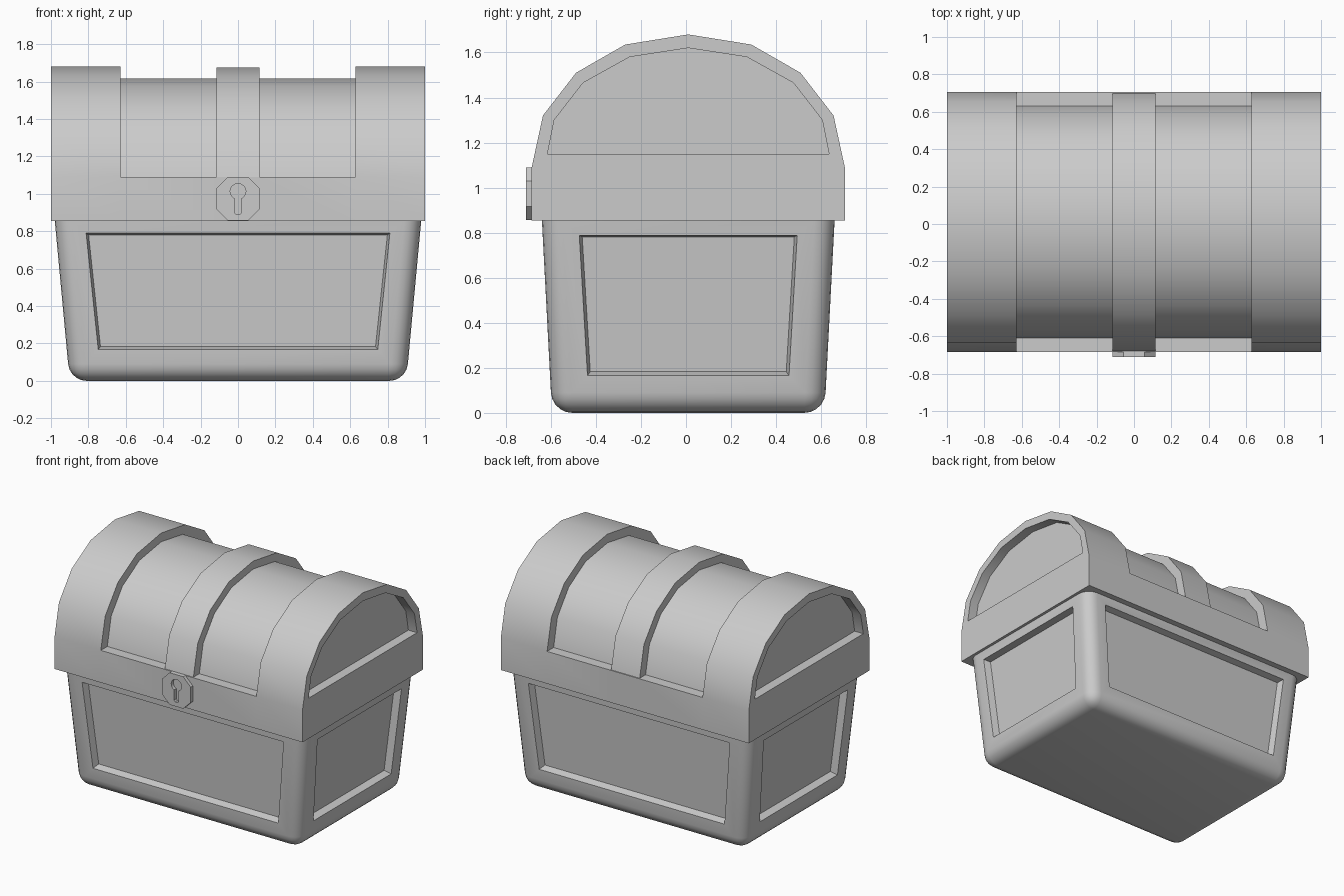
import bpy
import bmesh
import math

cube = bpy.data.objects.get("Cube")
if cube:
    bpy.data.objects.remove(cube, do_unlink=True)

grey = bpy.data.materials.new("plain grey")
grey.use_nodes = True
COLOUR = (0.6, 0.6, 0.6, 1)
grey.diffuse_color = COLOUR
grey.node_tree.nodes["Principled BSDF"].inputs["Base Color"].default_value = COLOUR

CENTRE_Y = 0.01   # chest body sits slightly behind the lock


def finish(bm, name):
    """Turn a bmesh into a named object, smooth with sharp edges kept."""
    bmesh.ops.recalc_face_normals(bm, faces=bm.faces)
    mesh = bpy.data.meshes.new(name)
    bm.to_mesh(mesh)
    bm.free()
    obj = bpy.data.objects.new(name, mesh)
    bpy.context.collection.objects.link(obj)
    mesh.materials.append(grey)
    bpy.ops.object.select_all(action='DESELECT')
    obj.select_set(True)
    bpy.context.view_layer.objects.active = obj
    bpy.ops.object.shade_smooth_by_angle(angle=math.radians(32))
    return obj


# Chest body: tapered box, rounded sides and bottom, sunken panel on each side
def build_body():
    bm = bmesh.new()
    bmesh.ops.create_cube(bm, size=2)
    for v in bm.verts:
        top = v.co.z > 0
        v.co.x *= 0.98 if top else 0.90
        v.co.y = v.co.y * (0.65 if top else 0.605) + CENTRE_Y
        v.co.z = 0.86 if top else 0
    rounded = [e for e in bm.edges if min(v.co.z for v in e.verts) < 0.1]
    bmesh.ops.bevel(bm, geom=rounded, offset=0.09, offset_type='OFFSET',
                    segments=5, profile=0.5, affect='EDGES', clamp_overlap=True)
    bm.normal_update()
    sides = [f for f in bm.faces if abs(f.normal.z) < 0.3 and f.calc_area() > 0.4]
    bmesh.ops.inset_individual(bm, faces=sides, thickness=0.105)
    bmesh.ops.inset_individual(bm, faces=sides, thickness=0.018, depth=-0.05)
    return finish(bm, "chest_body")


# Lid: one loft along x through raised bands and sunken stretches
ARC = [(0.695, 1.09), (0.645, 1.32), (0.498, 1.51), (0.28, 1.635), (0, 1.68)]
PANEL = [(0.625, 1.15), (0.595, 1.30), (0.467, 1.465), (0.26, 1.58), (0, 1.62)]
SKIRT = [(0.695, 0.855), ARC[0]]


def both_sides(half):
    return half + [(-y, z) for y, z in reversed(half[:-1])]


def lid_section(scale):
    base = ARC[0][1]
    return both_sides(SKIRT + [(y * scale, base + (z - base) * scale) for y, z in ARC])


def build_lid():
    outer, sunken, band = (lid_section(s) for s in (1, 0.892, 0.99))
    panel = both_sides([PANEL[0]] * 2 + PANEL)
    half = [(0.115, band), (0.115, sunken), (0.627, sunken), (0.627, outer),
            (1, outer), (1, panel), (0.93, panel)]
    stations = [(-x, s) for x, s in reversed(half)] + half
    bm = bmesh.new()
    rings = [[bm.verts.new((x, y + CENTRE_Y, z)) for y, z in section]
             for x, section in stations]
    count = len(outer)
    for a, b in zip(rings, rings[1:]):
        for i in range(count):
            j = (i + 1) % count
            bm.faces.new((a[i], a[j], b[j], b[i]))
    bm.faces.new(rings[0])
    bm.faces.new(rings[-1])
    bmesh.ops.remove_doubles(bm, verts=bm.verts, dist=0.0005)
    return finish(bm, "lid")


# Lock plate: octagon with a keyhole cut through
def build_lock():
    front, back = -0.71, -0.683
    w, low, high, cut = 0.115, 0.857, 1.09, 0.06
    right = [(w - cut, low), (w, low + cut), (w, high - cut), (w - cut, high)]
    octagon = right + [(-x, z) for x, z in reversed(right)]

    slot, radius, eye_z = 0.018, 0.042, 1.013
    start = math.asin(slot / radius)
    steps = 14
    keyhole = [(-slot, 0.9), (-slot * 0.5, 0.888), (slot * 0.5, 0.888), (slot, 0.9)]
    for i in range(steps + 1):
        a = start + (2 * math.pi - 2 * start) * i / steps
        keyhole.append((radius * math.sin(a), eye_z - radius * math.cos(a)))

    bm = bmesh.new()
    edges = []
    for loop in (octagon, keyhole):
        verts = [bm.verts.new((x, front, z)) for x, z in loop]
        edges += [bm.edges.new((verts[i - 1], verts[i])) for i in range(len(verts))]
    bmesh.ops.triangle_fill(bm, edges=edges, use_beauty=True, normal=(0, -1, 0))
    result = bmesh.ops.extrude_face_region(bm, geom=bm.faces[:], use_keep_orig=True)
    moved = [g for g in result["geom"] if isinstance(g, bmesh.types.BMVert)]
    bmesh.ops.translate(bm, verts=moved, vec=(0, back - front, 0))
    return finish(bm, "lock_plate")


build_body()
build_lid()
build_lock()
